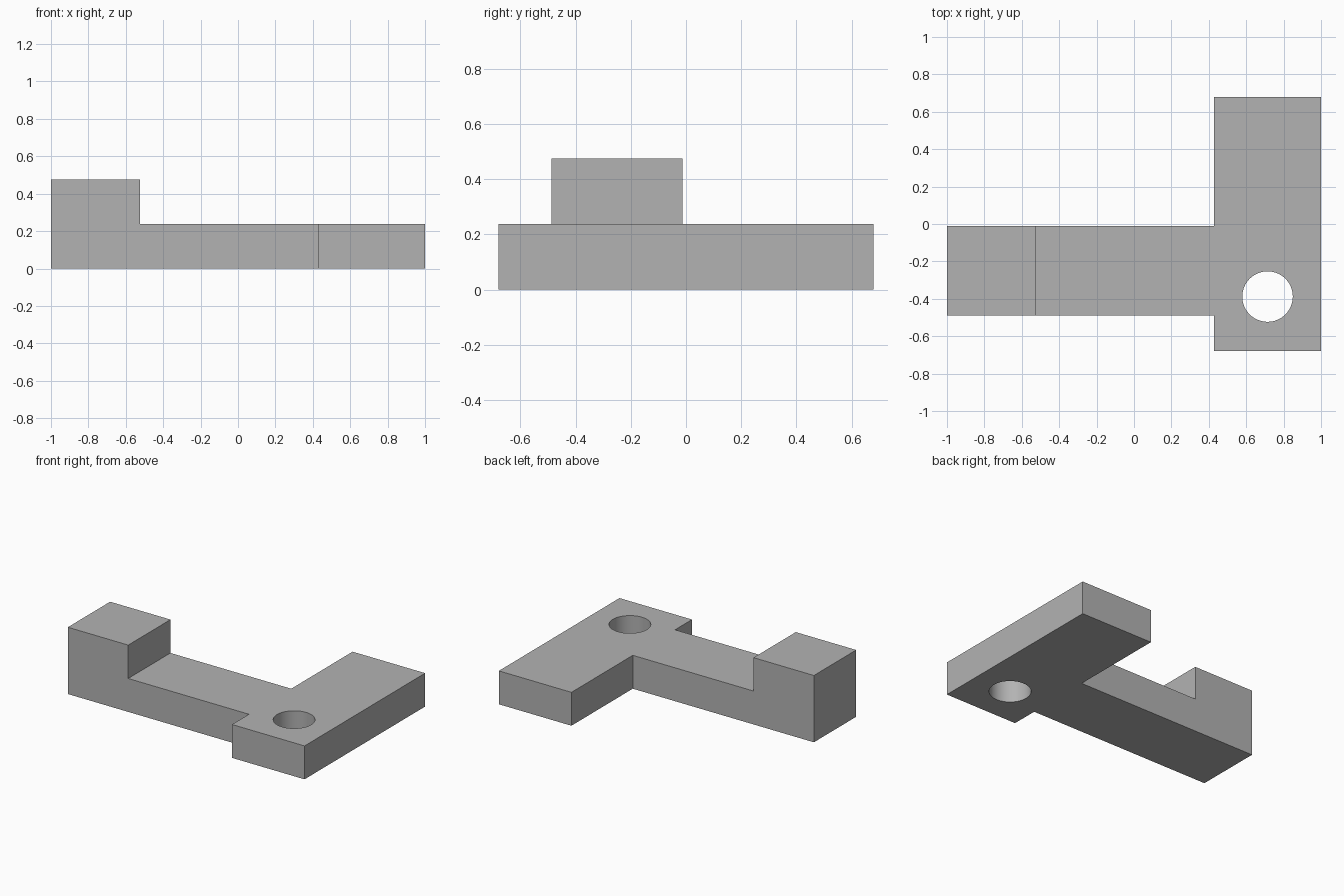
import bpy
import bmesh
import math
from mathutils import Vector

default = bpy.data.objects.get("Cube")
if default:
    bpy.data.objects.remove(default, do_unlink=True)

# Main dimensions
U = 0.238                      # plate thickness, the unit of the design
HALF_Y = 0.679
ARM_FRONT, ARM_BACK = -0.488, -0.012
BAR_X = 0.428

# Plain grey material
grey = bpy.data.materials.new("plain grey")
grey.use_nodes = True
colour = (0.45, 0.45, 0.45, 1)
grey.diffuse_color = colour
grey.node_tree.nodes["Principled BSDF"].inputs["Base Color"].default_value = colour


def prism(name, outline, offset):
    """Extrude a closed outline of 3D points along the offset."""
    bm = bmesh.new()
    face = bm.faces.new([bm.verts.new(p) for p in outline])
    new = bmesh.ops.extrude_face_region(bm, geom=[face])["geom"]
    verts = [g for g in new if isinstance(g, bmesh.types.BMVert)]
    bmesh.ops.translate(bm, verts=verts, vec=Vector(offset))
    bmesh.ops.recalc_face_normals(bm, faces=bm.faces)
    mesh = bpy.data.meshes.new(name)
    bm.to_mesh(mesh)
    bm.free()
    mesh.materials.append(grey)
    obj = bpy.data.objects.new(name, mesh)
    bpy.context.collection.objects.link(obj)
    return obj


def combine(target, other, operation):
    """Apply a boolean and remove the helper object."""
    mod = target.modifiers.new("combine", "BOOLEAN")
    mod.object, mod.operation, mod.solver = other, operation, "EXACT"
    bpy.ops.object.modifier_apply(modifier=mod.name)
    bpy.data.objects.remove(other, do_unlink=True)


# Crossbar plate
bracket = prism("bracket",
                [(BAR_X, -HALF_Y, 0), (1, -HALF_Y, 0), (1, HALF_Y, 0), (BAR_X, HALF_Y, 0)],
                (0, 0, U))
bpy.context.view_layer.objects.active = bracket
bracket.select_set(True)

# Arm with the raised end block, running into the crossbar
step = -1 + 2 * U
profile = [(-1, 0), (BAR_X + 0.05, 0), (BAR_X + 0.05, U), (step, U), (step, 2 * U), (-1, 2 * U)]
arm = prism("arm", [(x, ARM_FRONT, z) for x, z in profile], (0, ARM_BACK - ARM_FRONT, 0))
combine(bracket, arm, "UNION")

# Round through hole
SIDES = 64
angles = [2 * math.pi * i / SIDES for i in range(SIDES)]
hole = prism("hole_cutter",
             [(0.714 + 0.135 * math.cos(a), -0.388 + 0.135 * math.sin(a), -0.1) for a in angles],
             (0, 0, 0.5))
hole.hide_render = True
combine(bracket, hole, "DIFFERENCE")

# Merge coplanar faces, smooth the hole wall, keep the corners sharp
tidy = bracket.modifiers.new("tidy", "DECIMATE")
tidy.decimate_type = "DISSOLVE"
tidy.angle_limit = math.radians(1)
bpy.ops.object.modifier_apply(modifier=tidy.name)
bpy.ops.object.shade_smooth_by_angle(angle=math.radians(30))
